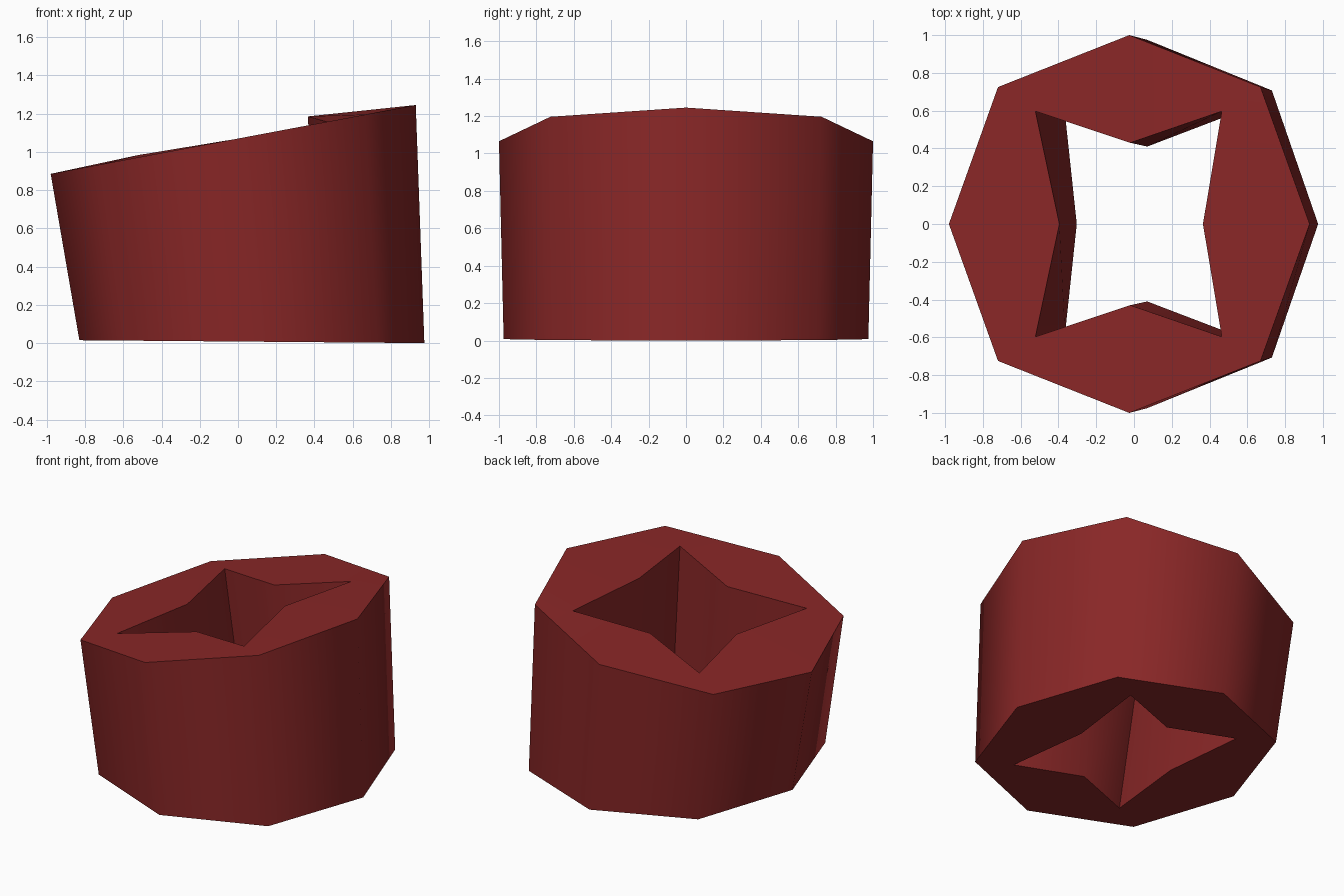
import bpy, bmesh, math

if "Cube" in bpy.data.objects:
    bpy.data.objects.remove(bpy.data.objects["Cube"])

# half outlines (y >= 0) from the right side round to the left: x, y
TOP_OUT = [(0.93, 0), (0.67, 0.725), (-0.025, 1.0), (-0.72, 0.725), (-0.98, 0)]
TOP_IN = [(0.365, 0), (0.465, 0.597), (-0.02, 0.43), (-0.522, 0.597), (-0.395, 0)]
BOT_OUT = [(0.975, 0), (0.73, 0.707), (0.07, 0.975), (-0.59, 0.707), (-0.83, 0)]
BOT_IN = [(0.44, 0), (0.515, 0.58), (0.07, 0.41), (-0.365, 0.58), (-0.303, 0)]
# small lift of the inner rim above the sloping top
LIFT = [0.047, 0, 0, 0.012, 0]


def top_z(x):
    return 1.07 + 0.1885 * x


def bottom_z(x):
    return 0.0081 - 0.0083 * x


def ring(bm, half, height, lift=(0, 0, 0, 0, 0)):
    """Mirror a half outline in y and make a closed loop of 8 vertices."""
    pts = [(x, y, height(x) + d) for (x, y), d in zip(half, lift)]
    pts += [(x, -y, z) for x, y, z in pts[3:0:-1]]
    return [bm.verts.new(p) for p in pts]


def bridge(bm, a, b):
    for i in range(8):
        j = (i + 1) % 8
        bm.faces.new((a[i], a[j], b[j], b[i]))


# slanted octagonal block with a four-pointed star hole
bm = bmesh.new()
loops = [ring(bm, BOT_OUT, bottom_z), ring(bm, TOP_OUT, top_z),
         ring(bm, TOP_IN, top_z, LIFT), ring(bm, BOT_IN, bottom_z)]
for k in range(4):
    bridge(bm, loops[k], loops[(k + 1) % 4])
bmesh.ops.recalc_face_normals(bm, faces=bm.faces)
mesh = bpy.data.meshes.new("star_hole_ring")
bm.to_mesh(mesh)
bm.free()

obj = bpy.data.objects.new("star_hole_ring", mesh)
bpy.context.collection.objects.link(obj)
mat = bpy.data.materials.new("dark_red")
mat.diffuse_color = (0.25, 0.02, 0.02, 1)
mat.use_nodes = True
mat.node_tree.nodes["Principled BSDF"].inputs["Base Color"].default_value = mat.diffuse_color
mesh.materials.append(mat)

# smooth walls, sharp rims
bpy.context.view_layer.objects.active = obj
obj.select_set(True)
bpy.ops.object.shade_smooth_by_angle(angle=math.radians(60))
